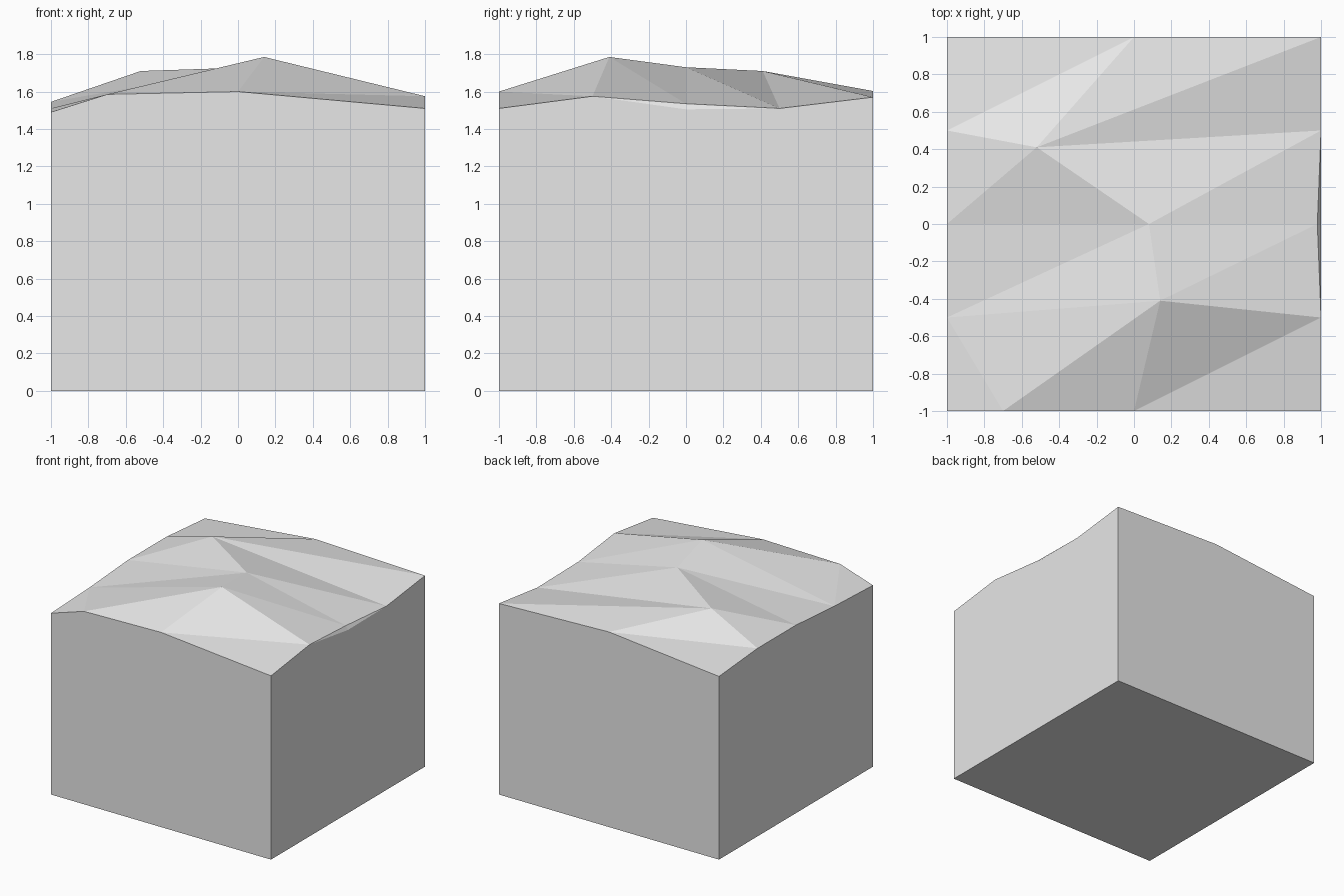
import bpy
import bmesh

cube = bpy.data.objects.get("Cube")
if cube:
    bpy.data.objects.remove(cube, do_unlink=True)

# Single stone colour
stone = bpy.data.materials.new("light_grey_stone")
stone.use_nodes = True
grey = (0.8, 0.8, 0.8, 1)
stone.diffuse_color = grey
stone.node_tree.nodes["Principled BSDF"].inputs["Base Color"].default_value = grey

# Rim and ridge points of the uneven top
points = {
    "A": (-1, -1, 1.49), "B": (-.7, -1, 1.585), "C": (0, -1, 1.6), "D": (1, -1, 1.51),
    "E": (-1, -.5, 1.51), "F": (1, -.5, 1.575), "G": (-1, 0, 1.545), "H": (.98, 0, 1.535),
    "I": (-1, .5, 1.545), "J": (1, .5, 1.51), "K": (-1, 1, 1.505), "L": (0, 1, 1.603),
    "M": (1, 1, 1.57), "N": (1, 0, 1.505),
    "P": (.14, -.41, 1.785), "Q": (.08, 0, 1.73), "R": (-.52, .41, 1.71),
}
bm = bmesh.new()
verts = {name: bm.verts.new(co) for name, co in points.items()}

# Floor corners, directly below the rim corners
for corner, low in zip("ADMK", "admk"):
    x, y, _ = points[corner]
    verts[low] = bm.verts.new((x, y, 0))


def add_faces(names):
    for name in names.split():
        bm.faces.new([verts[letter] for letter in name])


# Faceted top, with the small notch in one side
add_faces("ABE BPE BCP CFP CDF EPQ EQG PFH PHQ GQR GRI QHJ QJR RJM RML RLI ILK")
add_faces("FNH NJH")

# Four walls and the floor
add_faces("adDCBA dmMJNFD mkKLM kaAEGIK kmda")

bmesh.ops.recalc_face_normals(bm, faces=bm.faces)
mesh = bpy.data.meshes.new("ground_block")
bm.to_mesh(mesh)
bm.free()
mesh.materials.append(stone)
block = bpy.data.objects.new("ground_block", mesh)
bpy.context.collection.objects.link(block)
